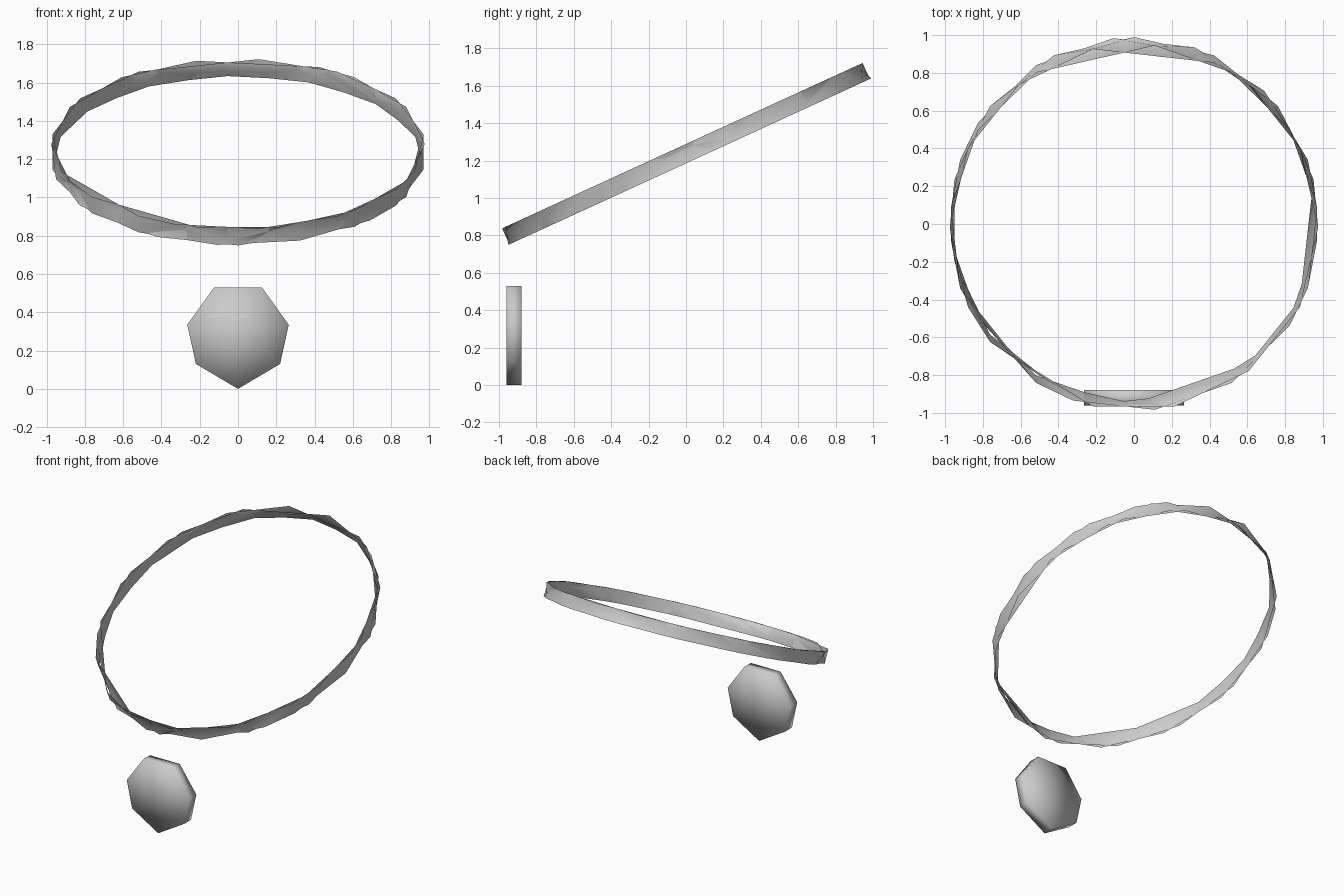
import bpy
import bmesh
from math import sin, cos, pi, atan2
from mathutils import Matrix, Vector

cube = bpy.data.objects.get("Cube")
if cube:
    bpy.data.objects.remove(cube, do_unlink=True)

silver = bpy.data.materials.new("silver grey")
silver.use_nodes = True
silver.diffuse_color = (0.6, 0.6, 0.6, 1)
silver.node_tree.nodes["Principled BSDF"].inputs["Base Color"].default_value = (0.6, 0.6, 0.6, 1)


def finish(bm, name):
    mesh = bpy.data.meshes.new(name)
    for face in bm.faces:
        face.smooth = True
    bm.to_mesh(mesh)
    bm.free()
    mesh.materials.append(silver)
    obj = bpy.data.objects.new(name, mesh)
    bpy.context.collection.objects.link(obj)
    return obj


# Chain: two thin faceted layers on a tilted oval, each a zigzag strip
STEPS = 28
RADIUS_X, RADIUS_Y, HEIGHT = 0.975, 1.067, 0.094
TILT = Matrix.Translation((0, 0, 1.237)) @ Matrix.Rotation(atan2(0.89, 1.94), 4, "X")


def chain_layer(name, upper, lower, offset, inward):
    bm = bmesh.new()

    def ring(steps, z):
        points = []
        for k in steps:
            a = (k + offset) * 2 * pi / STEPS
            points.append(bm.verts.new(TILT @ Vector((RADIUS_X * cos(a), RADIUS_Y * sin(a), z))))
        return points

    top, base = ring(upper, HEIGHT / 2), ring(lower, -HEIGHT / 2)
    next_up = upper[1:] + [upper[0] + STEPS]
    next_low = lower[1:] + [lower[0] + STEPS]
    i = j = 0
    # Walk round, always advancing on the edge whose next corner comes first
    while i < len(top) or j < len(base):
        t, b = top[i % len(top)], base[j % len(base)]
        if j == len(base) or (i < len(top) and next_up[i] <= next_low[j]):
            i += 1
            corners = [t, b, top[i % len(top)]]
        else:
            j += 1
            corners = [t, b, base[j % len(base)]]
        bm.faces.new(corners[::-1] if inward else corners)
    return finish(bm, name)


chain_layer("chain_outer",
            [0, 2, 4, 6, 9, 11, 13, 15, 18, 19, 21, 23, 25, 26],
            [1, 3, 5, 7, 9, 11, 12, 14, 16, 18, 20, 22, 24, 25, 27], 0.5, False)
chain_layer("chain_inner",
            [0, 2, 4, 5, 8, 10, 12, 14, 16, 17, 20, 22, 24, 26],
            [1, 3, 5, 7, 9, 11, 13, 15, 17, 19, 21, 24, 26], 0.0, True)

# Pendant: seven-sided softly shaded plate
half = [(0.22, 0.13), (0.265, 0.335), (0.125, 0.53)]
outline = [(0, 0)] + half + [(-x, z) for x, z in reversed(half)]
bm = bmesh.new()
front = [bm.verts.new((x, -0.96, z)) for x, z in outline]
back = [bm.verts.new((x, -0.88, z)) for x, z in outline]
caps = [bm.faces.new(front), bm.faces.new(back[::-1])]
for n in range(len(outline)):
    m = (n + 1) % len(outline)
    bm.faces.new((front[n], back[n], back[m], front[m]))
bmesh.ops.poke(bm, faces=caps)
bmesh.ops.recalc_face_normals(bm, faces=bm.faces)
finish(bm, "pendant")
